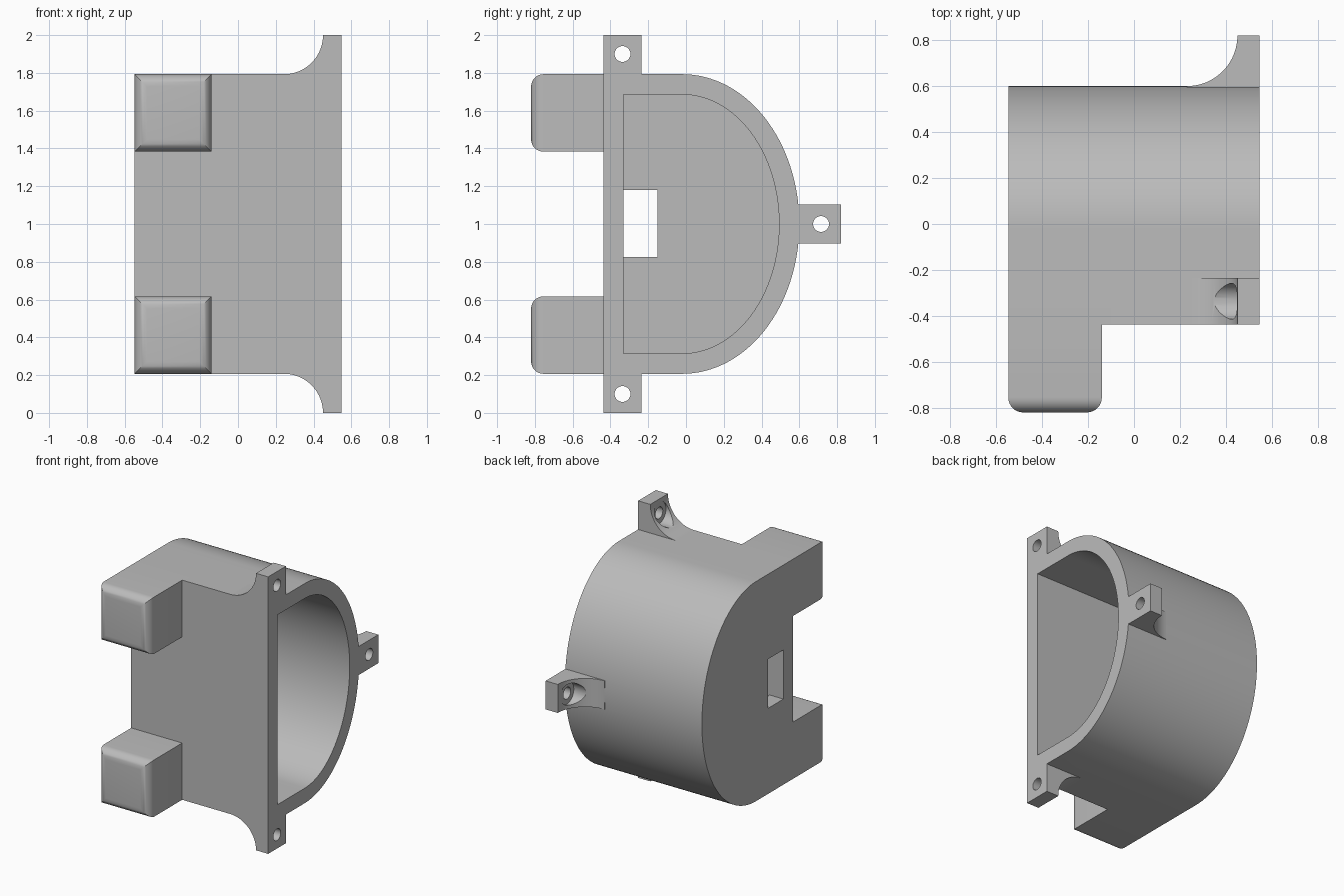
import bpy, bmesh, math
from mathutils import Vector

if "Cube" in bpy.data.objects:
    bpy.data.objects.remove(bpy.data.objects["Cube"], do_unlink=True)

grey = bpy.data.materials.new("plain_grey")
grey.use_nodes = True
GREY = (0.5, 0.5, 0.5, 1)
grey.diffuse_color = GREY
grey.node_tree.nodes["Principled BSDF"].inputs["Base Color"].default_value = GREY

X0, X1 = -0.547, 0.547        # closed end, open end
EAR_X = 0.45                  # inner face of the ears
MID_Z = 1.0


def prism(name, pts, axis, a, b):
    """Extrude a 2D outline along an axis, from a to b."""
    def place(p, t):
        co = list(p)
        co.insert("xyz".index(axis), t)
        return co
    bm = bmesh.new()
    lo = [bm.verts.new(place(p, a)) for p in pts]
    hi = [bm.verts.new(place(p, b)) for p in pts]
    bm.faces.new(lo)
    bm.faces.new(hi)
    for i in range(len(pts)):
        j = (i + 1) % len(pts)
        bm.faces.new((lo[i], lo[j], hi[j], hi[i]))
    bmesh.ops.recalc_face_normals(bm, faces=bm.faces)
    mesh = bpy.data.meshes.new(name)
    bm.to_mesh(mesh)
    bm.free()
    mesh.materials.append(grey)
    obj = bpy.data.objects.new(name, mesh)
    bpy.context.collection.objects.link(obj)
    return obj


def arc(cx, cy, rx, ry, start, end, n):
    angles = [math.radians(start + (end - start) * i / n) for i in range(n + 1)]
    return [(cx + rx * math.cos(t), cy + ry * math.sin(t)) for t in angles]


def rect(a0, a1, b0, b1):
    return [(a0, b0), (a1, b0), (a1, b1), (a0, b1)]


def combine(target, other, operation):
    """Apply a boolean and drop the helper."""
    mod = target.modifiers.new(operation.lower(), 'BOOLEAN')
    mod.operation = operation
    mod.solver = 'EXACT'
    mod.object = other
    bpy.ops.object.select_all(action='DESELECT')
    bpy.context.view_layer.objects.active = target
    target.select_set(True)
    bpy.ops.object.modifier_apply(modifier=mod.name)
    bpy.data.objects.remove(other, do_unlink=True)


def d_shape(flat_y, cy, ry, rz):
    """Flat front joined to a half ellipse at the back."""
    return [(flat_y, MID_Z - rz)] + arc(cy, MID_Z, ry, rz, -90, 90, 64) + [(flat_y, MID_Z + rz)]


# Main shell
housing = prism("housing", d_shape(-0.437, -0.02, 0.62, 0.793), 'x', X0, X1)

# Two feet on the front, with rounded front edges
for sign in (-1, 1):
    z0, z1 = sorted((MID_Z + sign * 0.383, MID_Z + sign * 0.793))
    foot = prism("foot", rect(X0, -0.14, z0, z1), 'y', -0.82, -0.38)
    bm = bmesh.new()
    bm.from_mesh(foot.data)
    front = [e for e in bm.edges if all(v.co.y < -0.8 for v in e.verts)]
    bmesh.ops.bevel(bm, geom=front, offset=0.065, segments=8, profile=0.5, affect='EDGES')
    bm.to_mesh(foot.data)
    bm.free()
    combine(housing, foot, 'UNION')


def ear_outline(base, tip, root):
    """Screw ear with a concave fillet running down to the shell."""
    r = tip - base
    return [(EAR_X - r, root)] + arc(EAR_X - r, tip, r, r, -90, 0, 20) + [(X1, tip), (X1, root)]


# Screw ears above, below and behind
upper = ear_outline(1.793, 2.0, 1.74)
lower = [(x, 2 * MID_Z - z) for x, z in upper]
combine(housing, prism("upper_ear", upper, 'y', -0.437, -0.235), 'UNION')
combine(housing, prism("lower_ear", lower, 'y', -0.437, -0.235), 'UNION')
combine(housing, prism("back_ear", ear_outline(0.6, 0.82, 0.55), 'z', 0.897, 1.103), 'UNION')

# Hollow interior and the window in the closed end
combine(housing, prism("hollow", d_shape(-0.33, -0.02, 0.513, 0.685), 'x', -0.437, 0.7), 'DIFFERENCE')
combine(housing, prism("window", rect(-0.33, -0.152, 0.825, 1.18), 'x', -0.7, -0.4), 'DIFFERENCE')

# Screw holes with wider pockets for the heads
for y, z in ((-0.336, 1.9), (-0.336, 0.1), (0.715, 1.0)):
    combine(housing, prism("hole", arc(y, z, 0.042, 0.042, 0, 348.75, 31), 'x', 0.4, 0.7), 'DIFFERENCE')
    combine(housing, prism("pocket", arc(y, z, 0.078, 0.078, 0, 348.75, 31), 'x', 0.2, EAR_X), 'DIFFERENCE')

bpy.ops.object.select_all(action='DESELECT')
bpy.context.view_layer.objects.active = housing
housing.select_set(True)
bpy.ops.object.shade_smooth_by_angle(angle=math.radians(30))
